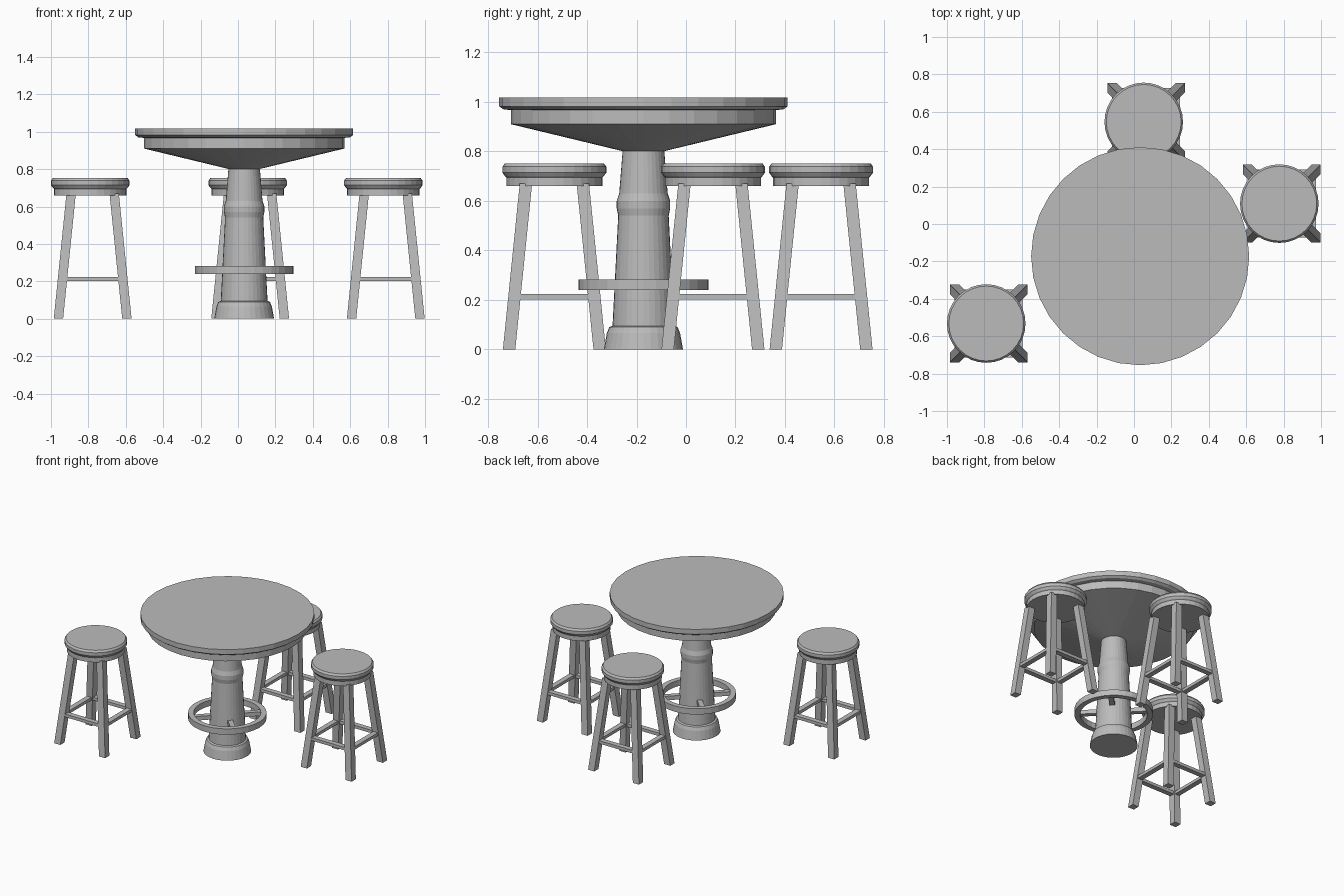
import bpy, bmesh, math
from mathutils import Vector

if "Cube" in bpy.data.objects:
    bpy.data.objects.remove(bpy.data.objects["Cube"])

grey = bpy.data.materials.new("plain grey")
grey.use_nodes = True
COLOUR = (0.5, 0.5, 0.5, 1)
grey.diffuse_color = COLOUR
grey.node_tree.nodes["Principled BSDF"].inputs["Base Color"].default_value = COLOUR


def finish(name, bm, location):
    bmesh.ops.recalc_face_normals(bm, faces=bm.faces)
    mesh = bpy.data.meshes.new(name)
    bm.to_mesh(mesh)
    bm.free()
    mesh.materials.append(grey)
    obj = bpy.data.objects.new(name, mesh)
    obj.location = location
    bpy.context.collection.objects.link(obj)
    return obj


def lathe(name, profile, sides, location, closed=False):
    """Turn (radius, height) points around z; cap the ends unless closed."""
    bm = bmesh.new()
    rings = []
    for r, z in profile:
        angles = [2 * math.pi * i / sides for i in range(sides)]
        rings.append([bm.verts.new((r * math.cos(a), r * math.sin(a), z)) for a in angles])
    pairs = list(zip(rings, rings[1:]))
    if closed:
        pairs.append((rings[-1], rings[0]))
    else:
        bm.faces.new(rings[0])
        bm.faces.new(rings[-1])
    for low, high in pairs:
        for i in range(sides):
            j = (i + 1) % sides
            bm.faces.new((low[i], low[j], high[j], high[i]))
    return finish(name, bm, location)


def slanted_bar(bm, start, end, half_x, half_y):
    """Upright bar with level ends, leaning from start to end."""
    bar = bmesh.ops.create_cube(bm, size=2)["verts"]
    for v in bar:
        centre = Vector(end if v.co.z > 0 else start)
        v.co = centre + Vector((v.co.x * half_x, v.co.y * half_y, 0))


def box(bm, centre, size, turn=0):
    verts = bmesh.ops.create_cube(bm, size=1)["verts"]
    for v in verts:
        p = Vector([c * s for c, s in zip(v.co, size)]) + Vector(centre)
        v.co = (p.x * math.cos(turn) - p.y * math.sin(turn),
                p.x * math.sin(turn) + p.y * math.cos(turn), p.z)


# Table
TABLE = (0.033, -0.172, 0)
lathe("table_top", [(0.08, 0.80), (0.536, 0.91), (0.536, 0.967), (0.566, 0.97),
                    (0.583, 0.982), (0.583, 1.018)], 32, TABLE)
lathe("table_column", [(0.16, 0), (0.148, 0.065), (0.138, 0.09), (0.125, 0.095),
                       (0.102, 0.54), (0.108, 0.57), (0.108, 0.6), (0.098, 0.63),
                       (0.084, 0.805)], 32, TABLE)

# Foot ring and its spokes
lathe("foot_ring", [(0.225, 0.24), (0.263, 0.24), (0.263, 0.283), (0.225, 0.283)],
      32, TABLE, closed=True)
bm = bmesh.new()
for k in range(4):
    box(bm, (0.165, 0, 0.262), (0.14, 0.035, 0.03), math.radians(45 + 90 * k))
finish("foot_ring_spokes", bm, TABLE)


# Stools
def stool(prefix, x, y):
    lathe(prefix + "_seat", [(0.194, 0.66), (0.194, 0.694), (0.2, 0.7), (0.21, 0.714),
                             (0.21, 0.738), (0.2, 0.752)], 32, (x, y, 0))
    legs, rails = bmesh.new(), bmesh.new()
    for sx in (-1, 1):
        for sy in (-1, 1):
            slanted_bar(legs, (sx * 0.183, sy * 0.183, 0),
                        (sx * 0.115, sy * 0.115, 0.67), 0.025, 0.025)
    for k in range(4):
        box(rails, (0.163, 0, 0.213), (0.038, 0.29, 0.022), k * math.pi / 2)
    base = (x + 0.013, y, 0)
    finish(prefix + "_legs", legs, base)
    finish(prefix + "_rails", rails, base)


stool("right_stool", -0.79, -0.532)
stool("back_stool", 0.052, 0.546)
stool("left_stool", 0.777, 0.109)
